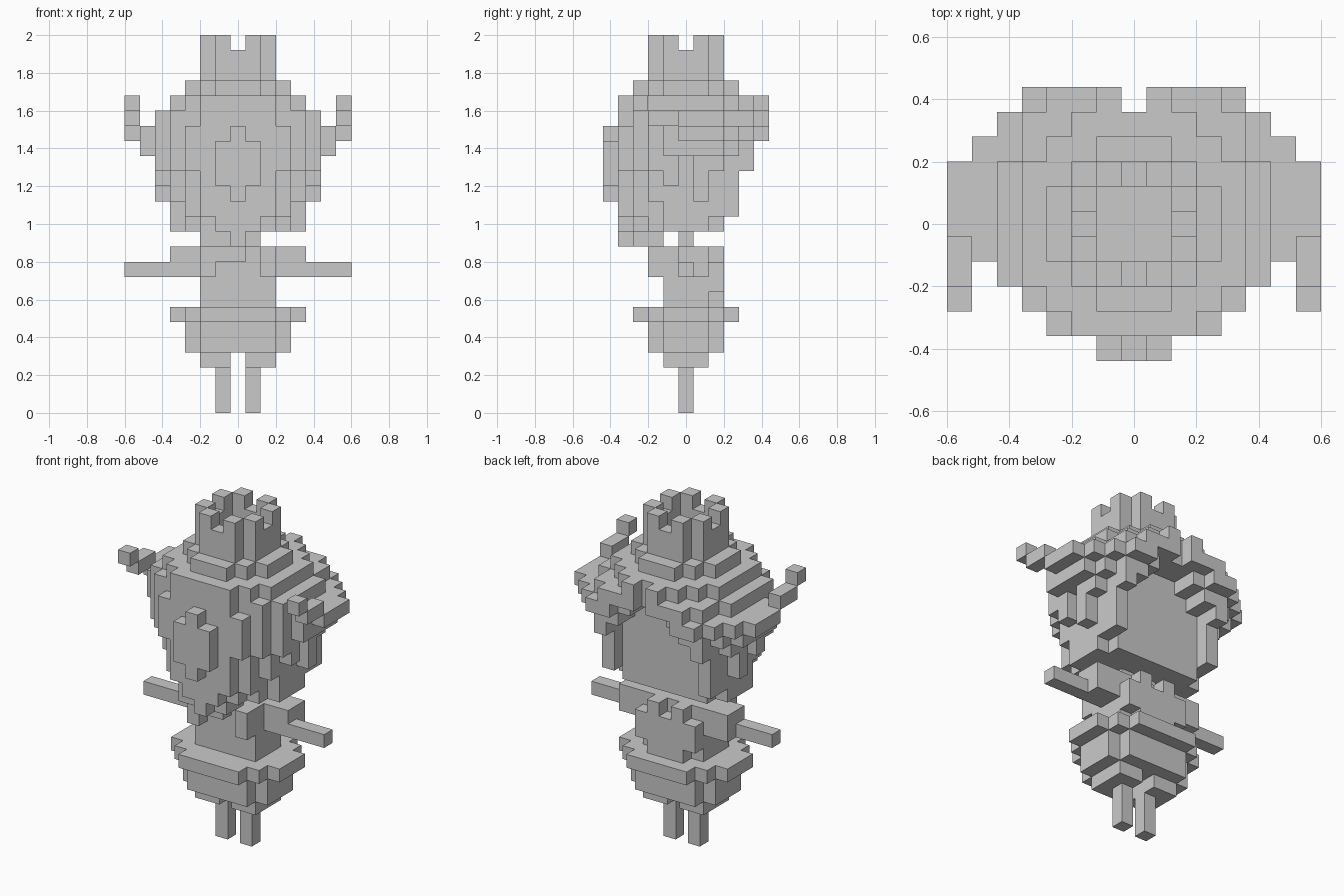
import bpy
import bmesh
from mathutils import Vector

if "Cube" in bpy.data.objects:
    bpy.data.objects.remove(bpy.data.objects["Cube"])

U = 0.08  # edge length of one block

grey = bpy.data.materials.new("plain_grey")
grey.diffuse_color = (0.59, 0.59, 0.59, 1.0)
grey.use_nodes = True
grey.node_tree.nodes["Principled BSDF"].inputs["Base Color"].default_value = grey.diffuse_color


def box(i0, i1, j0, j1, k0, k1):
    """Block cells in an inclusive range."""
    return {(i, j, k) for i in range(i0, i1 + 1)
            for j in range(j0, j1 + 1) for k in range(k0, k1 + 1)}


def pair(i0, i1, j0, j1, k0, k1):
    """The same range on both sides of the middle."""
    return box(i0, i1, j0, j1, k0, k1) | box(-i1, -i0, j0, j1, k0, k1)


SIDES = {
    (1, 0, 0): ((1, 0, 0), (1, 1, 0), (1, 1, 1), (1, 0, 1)),
    (-1, 0, 0): ((0, 0, 0), (0, 0, 1), (0, 1, 1), (0, 1, 0)),
    (0, 1, 0): ((0, 1, 0), (0, 1, 1), (1, 1, 1), (1, 1, 0)),
    (0, -1, 0): ((0, 0, 0), (1, 0, 0), (1, 0, 1), (0, 0, 1)),
    (0, 0, 1): ((0, 0, 1), (1, 0, 1), (1, 1, 1), (0, 1, 1)),
    (0, 0, -1): ((0, 0, 0), (0, 1, 0), (1, 1, 0), (1, 0, 0)),
}


def build(name, cells):
    """Skin the cells with their outer faces and merge flat areas."""
    bm = bmesh.new()
    for c in sorted(cells):
        for d, quad in SIDES.items():
            if (c[0] + d[0], c[1] + d[1], c[2] + d[2]) in cells:
                continue
            bm.faces.new([bm.verts.new(Vector((
                (c[0] - 0.5 + q[0]) * U, (c[1] - 0.5 + q[1]) * U,
                (c[2] + q[2]) * U))) for q in quad])
    bmesh.ops.remove_doubles(bm, verts=bm.verts, dist=1e-4)
    bmesh.ops.dissolve_limit(bm, angle_limit=0.01, verts=bm.verts, edges=bm.edges)
    mesh = bpy.data.meshes.new(name)
    bm.to_mesh(mesh)
    bm.free()
    mesh.materials.append(grey)
    bpy.context.collection.objects.link(bpy.data.objects.new(name, mesh))


# Legs, hips and skirt
build("legs", pair(1, 1, 0, 0, 0, 2))
build("hips", pair(1, 2, -1, 1, 3, 3))
build("skirt", box(-3, 3, -1, 1, 4, 5) | box(-2, 2, -2, 2, 4, 5)
      | box(-4, 4, -1, 1, 6, 6) | box(-3, 3, -2, 2, 6, 6)
      | box(-2, 2, -3, 3, 6, 6))

# Torso with neck, collar and shoulder straps
build("torso", box(-2, 2, -1, 1, 7, 10) | box(-1, 1, 2, 2, 7, 9)
      | pair(2, 2, 2, 2, 8, 9) | pair(1, 1, 2, 2, 10, 10)
      | box(-1, 1, 0, 0, 11, 11)
      | pair(2, 2, -2, -2, 9, 10) | box(-2, 0, -2, -2, 10, 10))

# Puffed sleeves and straight arms
build("arms", pair(3, 4, 0, 1, 9, 10) | pair(5, 7, 0, 0, 9, 9))

# Head with the flat face, hair and side flips as one skin
hair = box(-3, 3, -3, 2, 13, 17) | box(-3, 3, -2, 2, 12, 12)
hair |= box(-2, 2, -3, -3, 12, 12)
# stepped cap
hair |= box(-3, 3, -1, 1, 21, 21) | box(-2, 2, -2, 2, 21, 21)
hair |= box(-1, 1, -3, 3, 21, 21)
hair |= box(-4, 4, -2, 2, 20, 20) | box(-3, 3, -3, 3, 20, 20)
hair |= box(-2, 2, -4, 4, 20, 20)
hair |= box(-5, 5, -2, 2, 19, 19) | box(-4, 4, -3, 4, 19, 19)
hair |= box(-2, 2, -4, 4, 19, 19)
# wide brim of hair and its rising tips
hair |= box(-7, 7, 0, 2, 18, 18) | box(-6, 6, -1, 2, 18, 18)
hair |= box(-5, 5, -2, 2, 18, 18) | box(-4, 4, -3, 2, 18, 18)
hair |= pair(6, 6, 3, 3, 18, 18) | pair(2, 5, 3, 4, 18, 18)
hair |= pair(7, 7, -2, -1, 19, 19) | pair(7, 7, -3, -3, 20, 20)
hair |= pair(6, 6, -1, 2, 17, 17)
# parted fringe, falling in steps to both sides
hair |= pair(1, 1, 5, 5, 19, 20) | pair(2, 2, 5, 5, 19, 19)
hair |= pair(3, 3, 5, 5, 18, 19) | pair(4, 4, 5, 5, 18, 18)
hair |= pair(3, 3, 3, 4, 17, 17)
# side hair, narrowing downwards in ragged locks
hair |= pair(5, 5, -2, 3, 17, 17) | pair(5, 5, -2, -1, 16, 16)
hair |= pair(5, 5, -1, -1, 15, 15)
hair |= pair(5, 5, 1, 2, 16, 16) | pair(5, 5, 1, 1, 14, 15)
hair |= pair(4, 4, -3, 4, 16, 17)
hair |= pair(4, 4, -2, 3, 14, 15)
hair |= pair(4, 4, -1, 3, 13, 13) | pair(4, 4, -1, 1, 12, 12)
# rear hair and its ragged end
hair |= box(-3, 3, -4, -4, 16, 18) | box(-2, 2, -4, -4, 13, 15)
hair |= box(-1, 1, -4, -4, 12, 12)
hair |= box(0, 0, -4, -3, 11, 11) | box(1, 1, -3, -2, 11, 11)
hair |= box(-2, -1, -3, -2, 11, 11)
# round bun at the rear
hair |= box(-1, 1, -5, -5, 15, 17) | box(0, 0, -5, -5, 14, 18)
build("head_and_hair", hair)

# Hollow crown with eight prongs
crown = pair(2, 2, -1, 1, 22, 23) | box(-1, 1, -2, -2, 22, 23)
crown |= box(-1, 1, 2, 2, 22, 23)
for s in (-1, 1):
    crown |= pair(2, 2, s, s, 24, 24) | pair(1, 1, 2 * s, 2 * s, 24, 24)
build("crown", crown)
